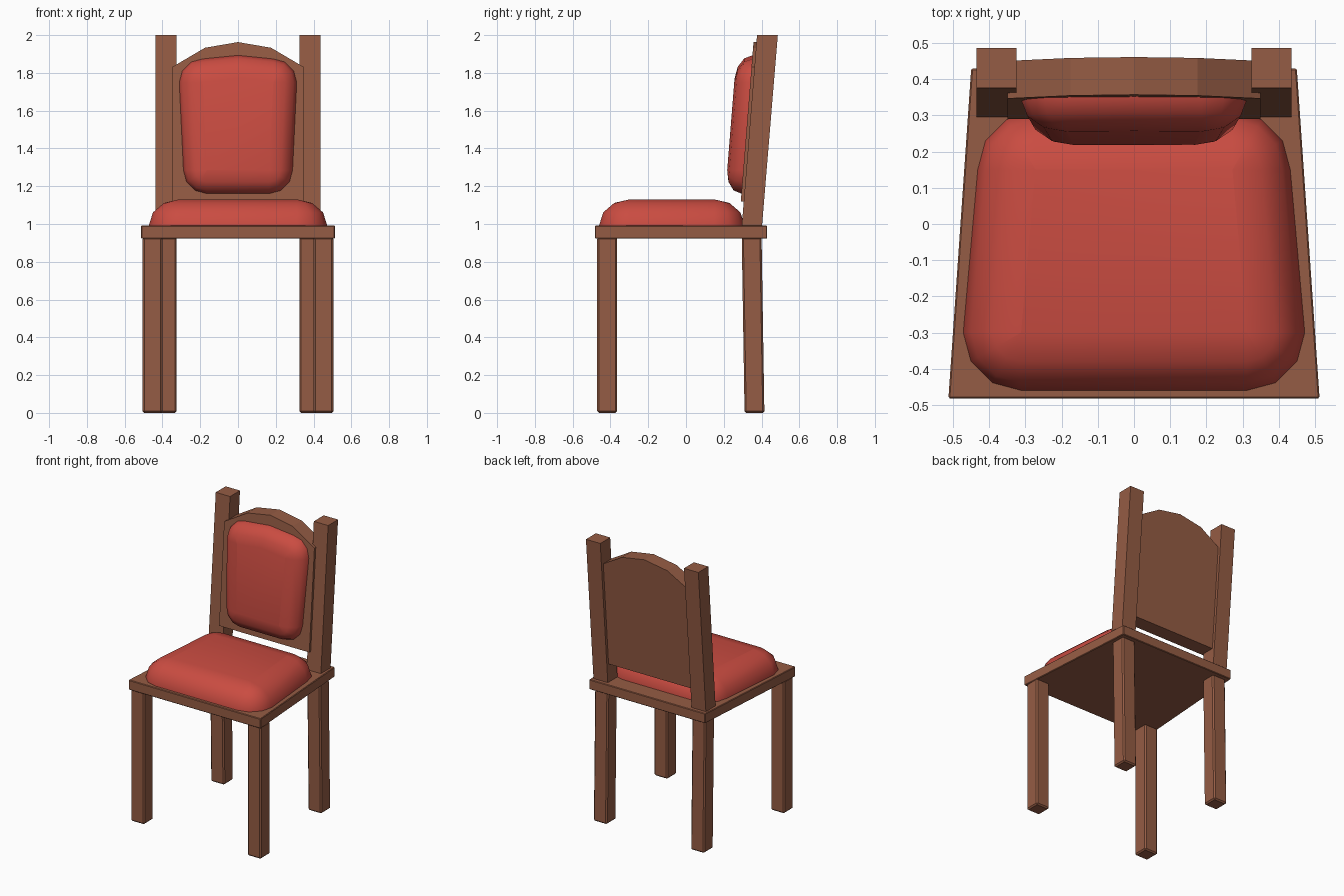
import bpy, bmesh, math

if "Cube" in bpy.data.objects:
    bpy.data.objects.remove(bpy.data.objects["Cube"])


def material(name, colour):
    m = bpy.data.materials.new(name)
    m.diffuse_color = (*colour, 1)
    m.use_nodes = True
    m.node_tree.nodes["Principled BSDF"].inputs["Base Color"].default_value = m.diffuse_color
    return m


wood = material("brown wood", (0.30, 0.107, 0.058))
red = material("red fabric", (0.59, 0.072, 0.053))


def make_object(name, rings, mat, bevel=0, smooth=False):
    """Skin a stack of equal-length rings of points and cap both ends."""
    bm = bmesh.new()
    loops = [[bm.verts.new(p) for p in ring] for ring in rings]
    n = len(loops[0])
    for a, b in zip(loops, loops[1:]):
        for i in range(n):
            j = (i + 1) % n
            bm.faces.new((a[i], a[j], b[j], b[i]))
    bm.faces.new(loops[0])
    bm.faces.new(loops[-1])
    bmesh.ops.remove_doubles(bm, verts=bm.verts, dist=0.0002)
    bmesh.ops.recalc_face_normals(bm, faces=bm.faces)
    if bevel:
        bmesh.ops.bevel(bm, geom=bm.edges[:], offset=bevel, segments=1, affect='EDGES')
    mesh = bpy.data.meshes.new(name)
    bm.to_mesh(mesh)
    bm.free()
    obj = bpy.data.objects.new(name, mesh)
    bpy.context.collection.objects.link(obj)
    mesh.materials.append(mat)
    if smooth:
        bpy.ops.object.select_all(action='DESELECT')
        bpy.context.view_layer.objects.active = obj
        obj.select_set(True)
        bpy.ops.object.shade_smooth_by_angle(angle=math.radians(50))
    return obj


def rect(x0, x1, y0, y1, z):
    return [(x0, y0, z), (x1, y0, z), (x1, y1, z), (x0, y1, z)]


def cushion(name, core, radius, depth, place):
    """Pillow: core points (u, v, first angle, arc) grown in quarter-ellipse steps."""
    rings = []
    for phi in (0, 30, 60, 89.9):
        r = radius * math.cos(math.radians(phi))
        d = depth * math.sin(math.radians(phi))
        ring = []
        for u, v, start, arc in core:
            for a in range(start, start + arc + 1, 30):
                t = math.radians(a)
                ring.append(place(u + r * math.cos(t), v + r * math.sin(t), d))
        if not rings:  # sink the underside slightly into the wood
            rings.append([place(p, q, -0.01) for p, q in
                          [(u + radius * math.cos(math.radians(a)),
                            v + radius * math.sin(math.radians(a)))
                           for u, v, s, arc in core for a in range(s, s + arc + 1, 30)]])
        rings.append(ring)
    return make_object(name, rings, red, smooth=True)


# seat board, tapering towards the back
seat = [(-0.513, -0.482), (0.513, -0.482), (0.45, 0.43), (-0.45, 0.43)]
make_object("seat", [[(x, y, z) for x, y in seat] for z in (0.923, 0.992)], wood, bevel=0.004)

# legs and back posts
for side, label in ((-1, "left"), (1, "right")):
    make_object("front_leg_" + label,
                [rect(side * 0.40, side * 0.505, -0.47, -0.365, z) for z in (0, 0.93)],
                wood, bevel=0.009)
    make_object("back_leg_" + label,
                [rect(side * 0.325, side * 0.43, 0.31, 0.415, 0),
                 rect(side * 0.325, side * 0.43, 0.295, 0.40, 0.93)],
                wood, bevel=0.009)
    make_object("back_post_" + label,
                [rect(side * 0.325, side * 0.436, 0.295, 0.402, 0.985),
                 rect(side * 0.325, side * 0.436, 0.376, 0.486, 2.0)], wood)


# arched back panel, leaning with the posts
def lean(z):
    return 0.29 + 0.08 * (z - 1.12)


outline = [(-0.35, 1.12), (0.35, 1.12), (0.35, 1.83), (0.175, 1.933),
           (0, 1.963), (-0.175, 1.933), (-0.35, 1.83)]
make_object("back_panel", [[(x, lean(z) + t, z) for x, z in outline] for t in (0, 0.104)], wood)

# seat cushion
cushion("seat_cushion",
        [(0.272, 0.15, 0, 90), (-0.272, 0.15, 90, 90),
         (-0.312, -0.30, 180, 90), (0.312, -0.30, 270, 90)],
        0.16, 0.138, lambda u, v, d: (u, v, 0.992 + d))

# back cushion
cushion("back_cushion",
        [(0.187, 1.75, 0, 90), (0, 1.769, 90, 0), (-0.187, 1.75, 90, 90),
         (-0.165, 1.285, 180, 90), (0.165, 1.285, 270, 90)],
        0.124, 0.085, lambda u, v, d: (u, lean(v) - d, v))
